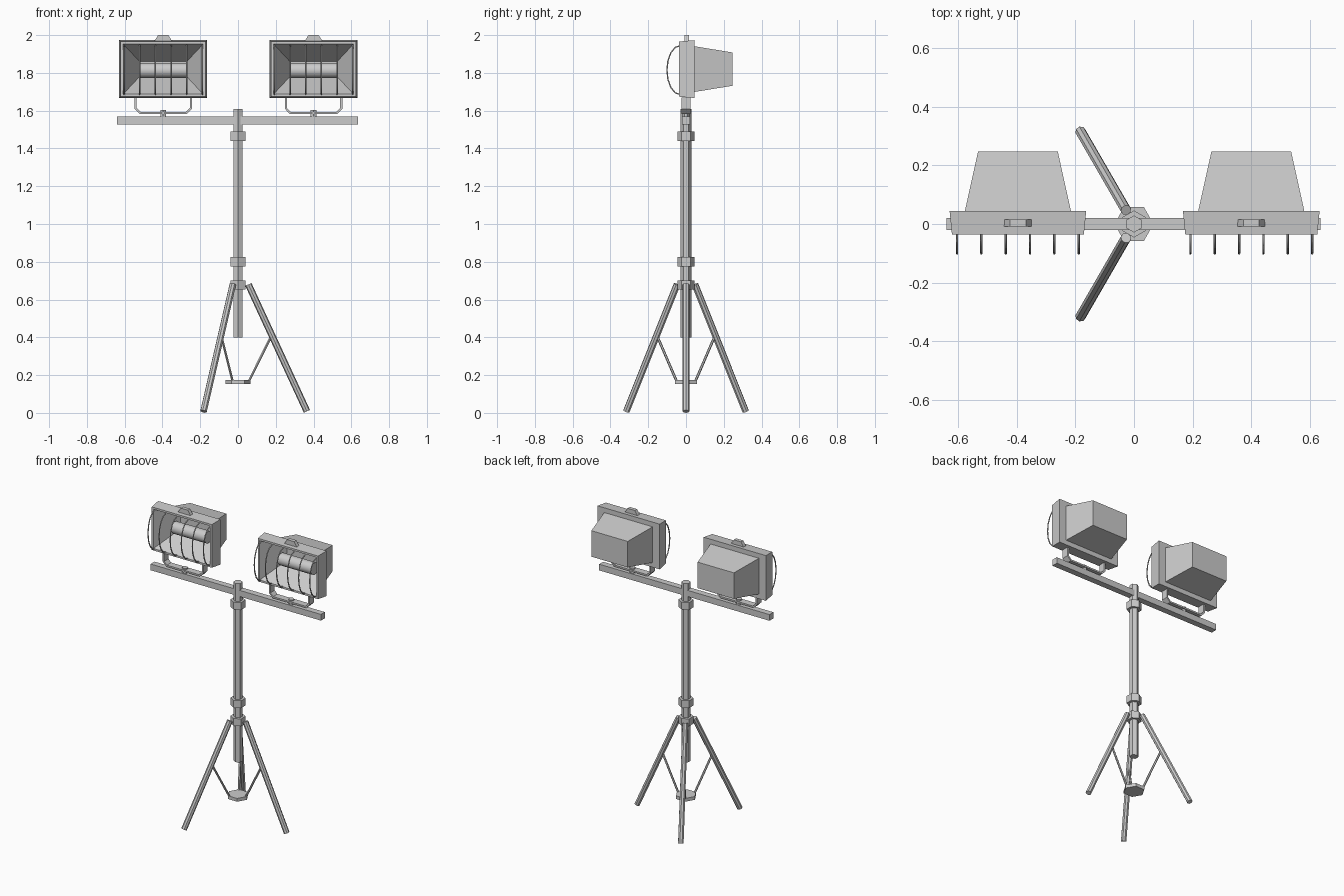
import bpy, bmesh, math
from mathutils import Vector

cube = bpy.data.objects.get("Cube")
if cube:
    bpy.data.objects.remove(cube, do_unlink=True)

grey = bpy.data.materials.new("light_grey_metal")
grey.use_nodes = True
grey.diffuse_color = (0.6, 0.6, 0.6, 1)
grey.node_tree.nodes["Principled BSDF"].inputs["Base Color"].default_value = (0.6, 0.6, 0.6, 1)


def finish(name, bm):
    bmesh.ops.recalc_face_normals(bm, faces=bm.faces)
    mesh = bpy.data.meshes.new(name)
    bm.to_mesh(mesh)
    bm.free()
    mesh.materials.append(grey)
    obj = bpy.data.objects.new(name, mesh)
    bpy.context.collection.objects.link(obj)
    return obj


def rod(name, a, b, radius, sides=6, turn=0.0, smooth=False):
    """Closed straight cylinder from a to b."""
    a, b = Vector(a), Vector(b)
    bm = bmesh.new()
    bmesh.ops.create_cone(bm, cap_ends=True, segments=sides, radius1=radius,
                          radius2=radius, depth=(b - a).length)
    obj = finish(name, bm)
    spin = Vector((0, 0, 1)).rotation_difference(b - a)
    obj.rotation_mode = 'QUATERNION'
    obj.rotation_quaternion = spin @ Vector((1, 0, 0)).rotation_difference(
        Vector((math.cos(turn), math.sin(turn), 0)))
    obj.location = (a + b) / 2
    if smooth:
        for face in obj.data.polygons:
            face.use_smooth = len(face.vertices) == 4
    return obj


def prism(name, outline, y0, y1):
    """Extrude an x-z outline along y."""
    bm = bmesh.new()
    face = bm.faces.new([bm.verts.new((x, y0, z)) for x, z in outline])
    ext = bmesh.ops.extrude_face_region(bm, geom=[face])
    moved = [v for v in ext["geom"] if isinstance(v, bmesh.types.BMVert)]
    bmesh.ops.translate(bm, verts=moved, vec=(0, y1 - y0, 0))
    return finish(name, bm)


def box_loft(name, cx, cz, rings):
    """Skin rectangles given as (half width, half height, y)."""
    bm = bmesh.new()
    loops = [[bm.verts.new((cx + sx * w, y, cz + sz * h))
              for sx, sz in ((-1, -1), (1, -1), (1, 1), (-1, 1))] for w, h, y in rings]
    for p, q in zip(loops, loops[1:]):
        for i in range(4):
            j = (i + 1) % 4
            bm.faces.new((p[i], p[j], q[j], q[i]))
    bm.faces.new(loops[0])
    bm.faces.new(loops[-1])
    return finish(name, bm)


def wire(name, points, radius):
    """Thin bent wire swept along a path."""
    curve = bpy.data.curves.new(name, 'CURVE')
    curve.dimensions = '3D'
    curve.bevel_depth = radius
    curve.bevel_resolution = 1
    curve.use_fill_caps = True
    spline = curve.splines.new('POLY')
    spline.points.add(len(points) - 1)
    for p, co in zip(spline.points, points):
        p.co = (*co, 1)
    curve.materials.append(grey)
    obj = bpy.data.objects.new(name, curve)
    bpy.context.collection.objects.link(obj)
    bpy.ops.object.select_all(action='DESELECT')
    obj.select_set(True)
    bpy.context.view_layer.objects.active = obj
    bpy.ops.object.convert(target='MESH')


# Mast, collars and crossbar
rod("mast_lower", (0, 0, 0.40), (0, 0, 1.45), 0.028)
rod("mast_upper", (0, 0, 1.45), (0, 0, 1.61), 0.029)
for label, z in (("leg_collar", 0.677), ("middle_collar", 0.80), ("top_collar", 1.465)):
    rod(label, (0, 0, z - 0.025), (0, 0, z + 0.025), 0.046)
prism("crossbar", [(-0.64, 1.526), (0.636, 1.526), (0.636, 1.568), (-0.64, 1.568)], -0.021, 0.021)

# Tripod legs, struts and spreader plate
rod("spreader_plate", (0, 0, 0.153), (0, 0, 0.175), 0.067, turn=math.pi / 6)
for i, label in enumerate(("left", "rear", "front")):
    angle = (0, 1, -1)[i] * math.tau / 3
    c, s = math.cos(angle), math.sin(angle)
    rod(label + "_leg", (0.055 * c, 0.055 * s, 0.68), (0.365 * c, 0.365 * s, 0.008), 0.018, sides=8)
    rod(label + "_strut", (0.178 * c, 0.178 * s, 0.41), (0.055 * c, 0.055 * s, 0.163), 0.007)


def floodlight(side, cx):
    cz = 1.82
    # Housing, tapered rim and recessed reflector in one skin
    box_loft(side + "_lamp_housing", cx, cz, [
        (0.136, 0.088, 0.247), (0.181, 0.121, 0.044), (0.233, 0.153, 0.044),
        (0.225, 0.146, -0.036), (0.212, 0.133, -0.036), (0.125, 0.04, 0.13)])
    rod(side + "_lamp_tube", (cx - 0.125, 0.07, 1.813), (cx + 0.125, 0.07, 1.813),
        0.04, sides=16, smooth=True)
    # Guard wires
    for i in range(6):
        x = cx + (i - 2.5) * 0.083
        arc = [math.pi * k / 8 for k in range(9)]
        wire(f"{side}_guard_wire_{i + 1}",
             [(x, -0.03 - 0.071 * math.sin(t), cz - 0.005 - 0.13 * math.cos(t)) for t in arc], 0.004)
    # Top lug
    prism(side + "_top_lug", [(cx - 0.049, 1.965), (cx + 0.049, 1.965),
                              (cx + 0.027, 2.0), (cx - 0.027, 2.0)], -0.009, 0.016)
    # U-shaped bracket and its bolt
    outer = [(0.152, 1.67), (0.152, 1.61), (0.126, 1.583)]
    inner = [(0.141, 1.67), (0.141, 1.614), (0.121, 1.594)]
    outline = ([(cx + x, z) for x, z in outer] + [(cx - x, z) for x, z in reversed(outer)]
               + [(cx - x, z) for x, z in inner] + [(cx + x, z) for x, z in reversed(inner)])
    prism(side + "_bracket", outline, -0.023, 0.023)
    rod(side + "_bracket_bolt", (cx, 0, 1.56), (cx, 0, 1.603), 0.018)


floodlight("right", -0.396)
floodlight("left", 0.4)
